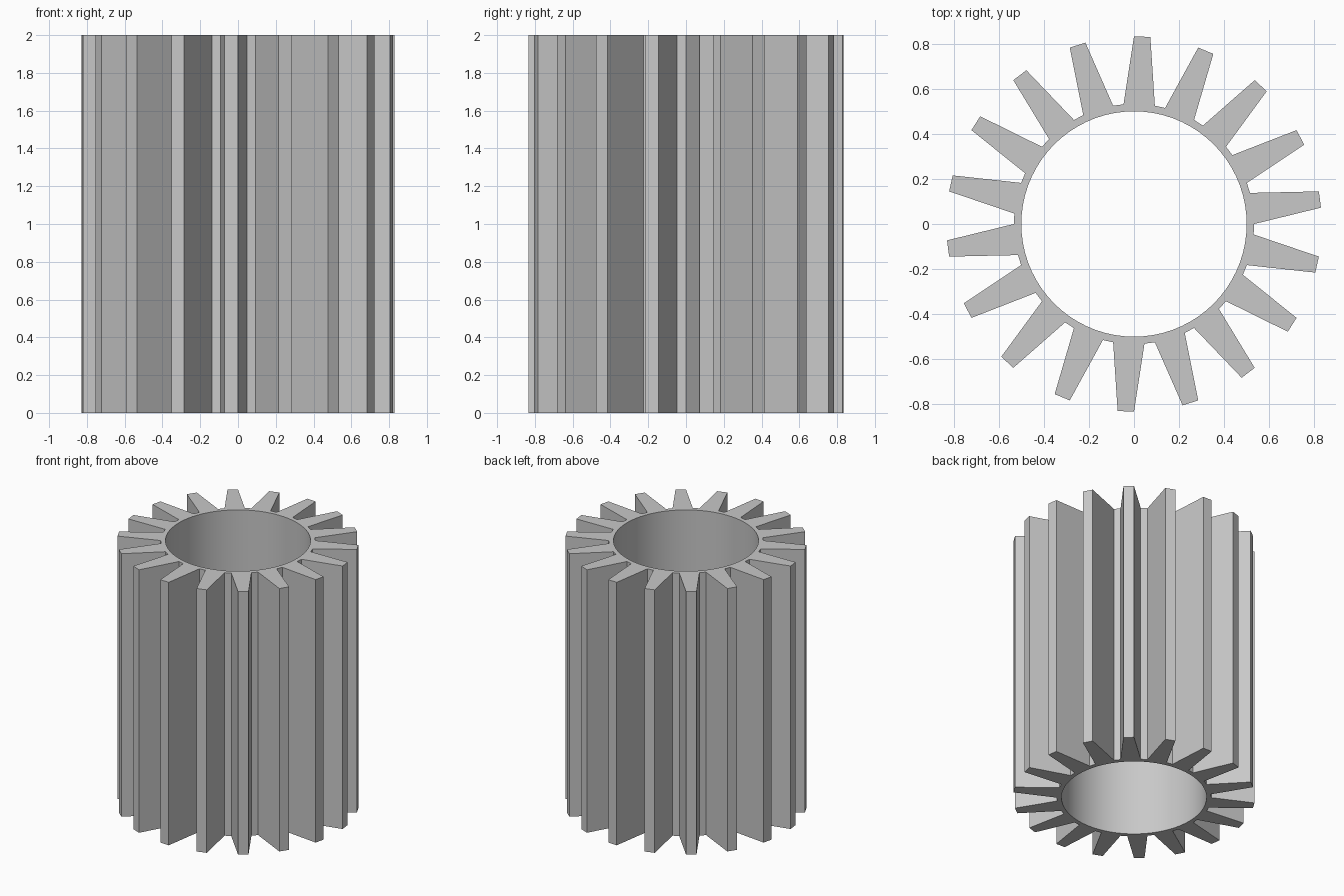
import bpy
import bmesh
from math import cos, sin, radians

if "Cube" in bpy.data.objects:
    bpy.data.objects.remove(bpy.data.objects["Cube"], do_unlink=True)

HEIGHT = 2.0
BORE, ROOT, TIP = 0.5, 0.533, 0.833
TEETH, STEPS = 18, 4
COUNT = TEETH * STEPS

# Plain grey material
grey = bpy.data.materials.new("grey")
grey.use_nodes = True
colour = (0.58, 0.58, 0.58, 1)
grey.diffuse_color = colour
grey.node_tree.nodes["Principled BSDF"].inputs["Base Color"].default_value = colour

# Gear section: each tooth repeats root, tip, tip, root around a round bore
bm = bmesh.new()


def ring(radii, z):
    verts = []
    for i in range(COUNT):
        a = radians(360 * i / COUNT)
        r = radii[i % STEPS]
        verts.append(bm.verts.new((r * cos(a), r * sin(a), z)))
    return verts


tooth = (ROOT, TIP, TIP, ROOT)
hole = (BORE,) * STEPS
loops = [ring(tooth, 0), ring(tooth, HEIGHT), ring(hole, HEIGHT), ring(hole, 0)]

# Join outer wall, top, bore and bottom
for lower, upper in zip(loops, loops[1:] + loops[:1]):
    for i in range(COUNT):
        j = (i + 1) % COUNT
        bm.faces.new((lower[i], lower[j], upper[j], upper[i]))
bmesh.ops.recalc_face_normals(bm, faces=bm.faces)

mesh = bpy.data.meshes.new("long_gear")
bm.to_mesh(mesh)
bm.free()
mesh.materials.append(grey)
gear = bpy.data.objects.new("long_gear", mesh)
bpy.context.collection.objects.link(gear)

# Smooth bore, crisp teeth
bpy.ops.object.select_all(action="DESELECT")
gear.select_set(True)
bpy.context.view_layer.objects.active = gear
bpy.ops.object.shade_smooth_by_angle(angle=radians(20))
